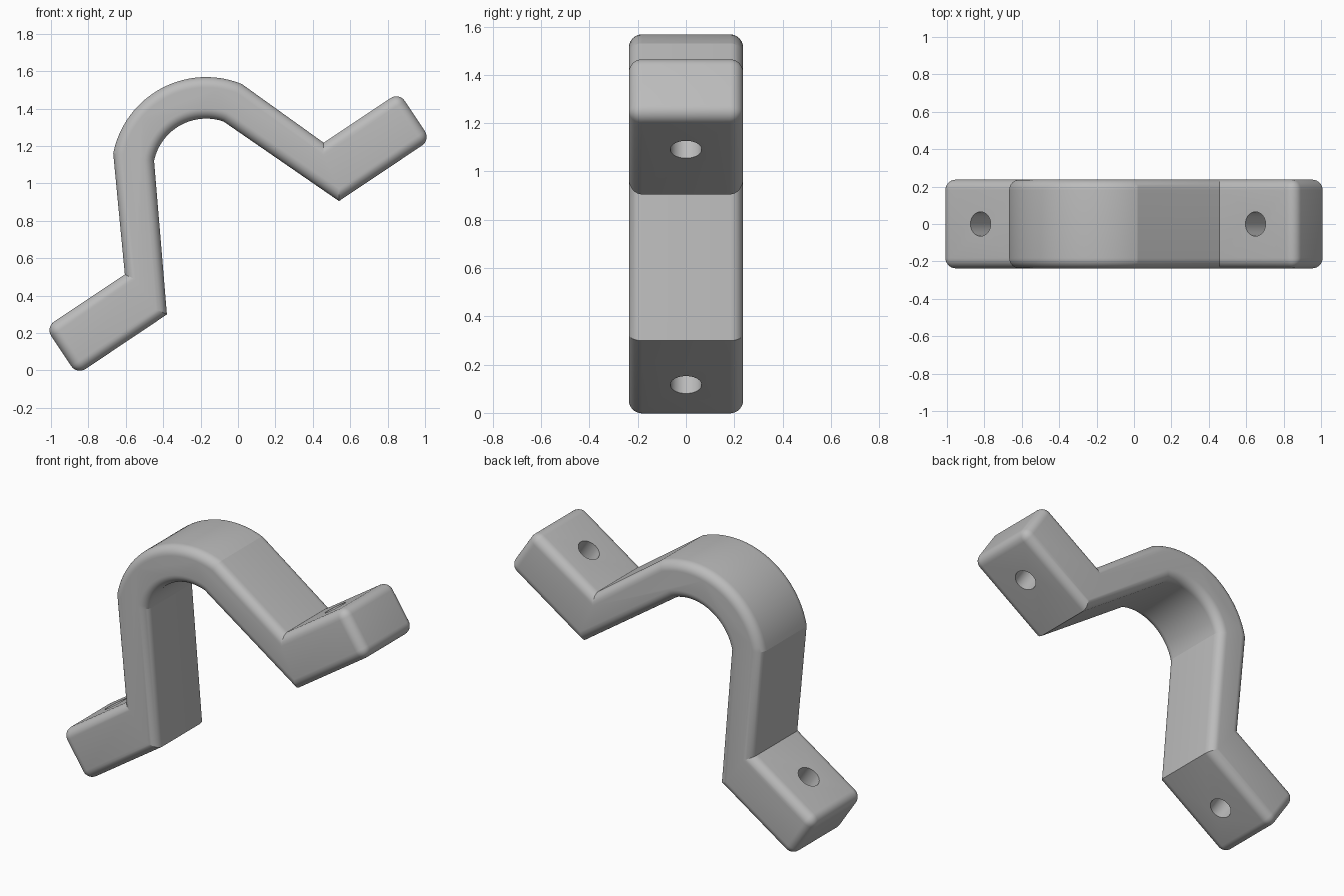
import bpy
import bmesh
from math import sin, cos, radians, pi
from mathutils import Vector, Matrix

cube = bpy.data.objects.get("Cube")
if cube:
    bpy.data.objects.remove(cube, do_unlink=True)

HALF_WIDTH = 0.237
ROUND = 0.055
TILT = radians(33.6)
ALONG = Vector((cos(TILT), 0, sin(TILT)))     # along the mounting feet
NORMAL = Vector((-sin(TILT), 0, cos(TILT)))   # out of the mounting feet
ARCH = Vector((-0.17, 0, 1.061))

grey = bpy.data.materials.new("Grey metal")
grey.use_nodes = True
colour = (0.5, 0.5, 0.5, 1)
grey.diffuse_color = colour
grey.node_tree.nodes["Principled BSDF"].inputs["Base Color"].default_value = colour


def on_foot(u, n):
    return ALONG * u + NORMAL * n


def arc(radius, start, end, steps=28):
    angles = [radians(start + (end - start) * i / steps) for i in range(steps + 1)]
    return [ARCH + Vector((cos(a), 0, sin(a))) * radius for a in angles]


# Side profile: lower foot, arch outside, upper foot, arch inside
left_end, right_end = on_foot(-0.73, 0), on_foot(1.54, 0)
low, high = NORMAL * 0.457, NORMAL * 0.761
ends = [left_end + low, left_end + high, right_end + high, right_end + low]
profile = [ends[0], ends[1], Vector((-0.605, 0, 0.513))]
profile += arc(0.507, 168.7, 68)
profile += [Vector((0.458, 0, 1.217)), ends[2], ends[3], Vector((0.54, 0, 0.905))]
profile += arc(0.285, 71, 168)
profile += [Vector((-0.38, 0, 0.299))]

# Extrude the profile and round its outline and the foot ends
bm = bmesh.new()
offset = Vector((0, -HALF_WIDTH, 0))
face = bm.faces.new([bm.verts.new(p + offset) for p in profile])
result = bmesh.ops.extrude_face_region(bm, geom=[face], use_keep_orig=True)
moved = [v for v in result["geom"] if isinstance(v, bmesh.types.BMVert)]
bmesh.ops.translate(bm, verts=moved, vec=(0, 2 * HALF_WIDTH, 0))
bmesh.ops.recalc_face_normals(bm, faces=bm.faces)


def is_rounded(edge):
    a, b = (v.co for v in edge.verts)
    if abs(a.y - b.y) < 0.001:
        return True
    return any((Vector((a.x, 0, a.z)) - e).length < 0.001 for e in ends)


bmesh.ops.bevel(bm, geom=[e for e in bm.edges if is_rounded(e)], offset=ROUND,
                offset_type='OFFSET', segments=8, profile=0.5, affect='EDGES',
                clamp_overlap=False)
bmesh.ops.recalc_face_normals(bm, faces=bm.faces)
mesh = bpy.data.meshes.new("clamp_bracket")
bm.to_mesh(mesh)
bm.free()
mesh.materials.append(grey)
bracket = bpy.data.objects.new("clamp_bracket", mesh)
bpy.context.collection.objects.link(bracket)
bpy.context.view_layer.objects.active = bracket

# Screw hole through each foot
for name, u in (("lower_hole_cutter", -0.479), ("upper_hole_cutter", 1.285)):
    bm = bmesh.new()
    place = Matrix.Translation(on_foot(u, 0.61)) @ Matrix.Rotation(-TILT, 4, 'Y')
    bmesh.ops.create_cone(bm, cap_ends=True, segments=36, radius1=0.065,
                          radius2=0.065, depth=0.5, matrix=place)
    hole_mesh = bpy.data.meshes.new(name)
    bm.to_mesh(hole_mesh)
    bm.free()
    hole_mesh.materials.append(grey)
    cutter = bpy.data.objects.new(name, hole_mesh)
    bpy.context.collection.objects.link(cutter)
    cutter.hide_render = True
    cut = bracket.modifiers.new(name, 'BOOLEAN')
    cut.operation = 'DIFFERENCE'
    cut.solver = 'EXACT'
    cut.object = cutter
    bpy.ops.object.modifier_apply(modifier=cut.name)
    bpy.data.objects.remove(cutter, do_unlink=True)

# Smooth the curves and keep the bends crisp
bpy.ops.object.select_all(action='DESELECT')
bracket.select_set(True)
bpy.ops.object.shade_smooth_by_angle(angle=radians(13))
